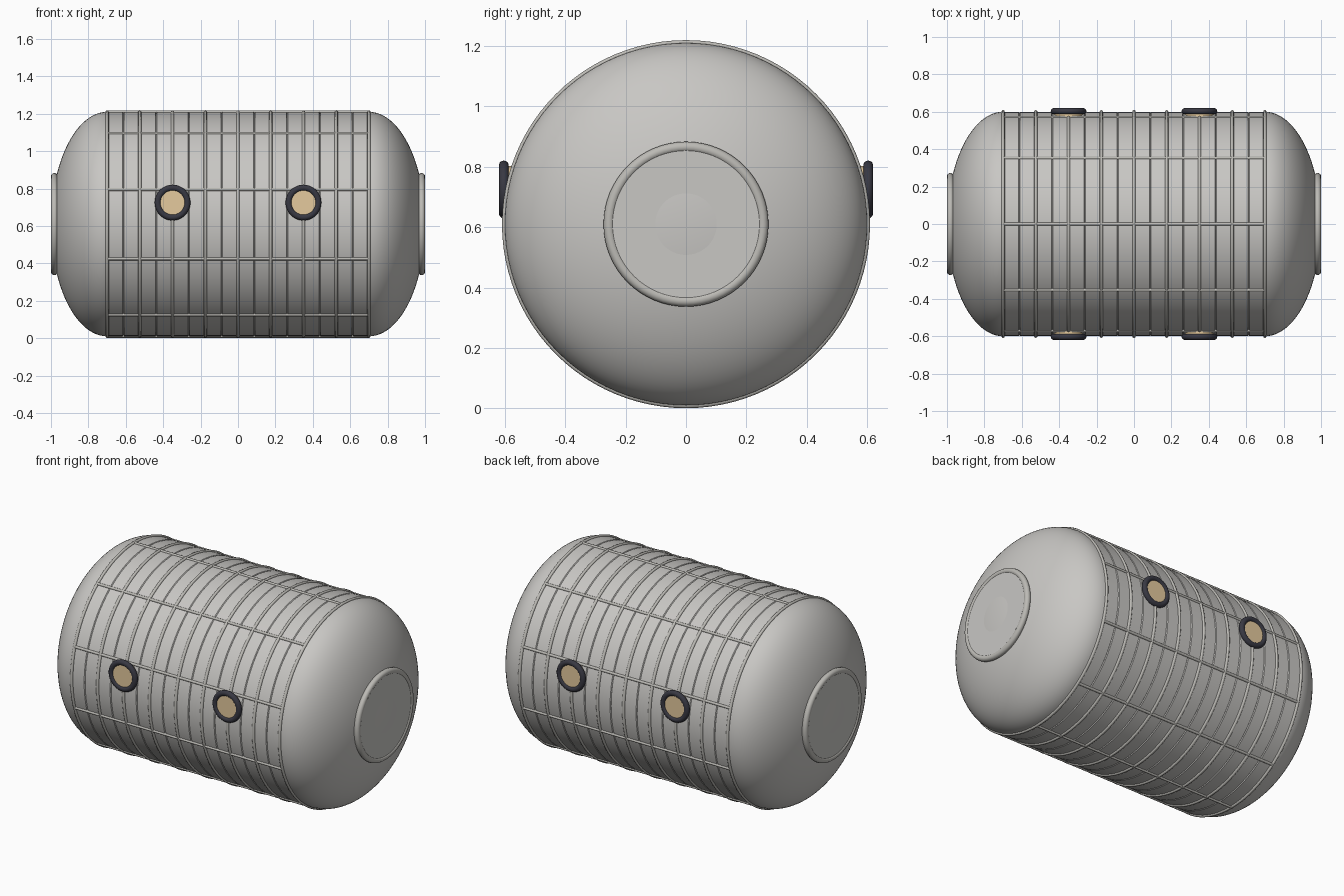
import bpy, bmesh, math
from mathutils import Matrix, Vector

if "Cube" in bpy.data.objects:
    bpy.data.objects.remove(bpy.data.objects["Cube"])

CZ, R, HALF = 0.61, 0.60, 0.70      # axis height, hull radius, half length of the straight part
PITCH = 0.175                       # spacing of the hoops


def material(name, rgb):
    m = bpy.data.materials.new(name)
    m.diffuse_color = (*rgb, 1)
    m.use_nodes = True
    m.node_tree.nodes["Principled BSDF"].inputs["Base Color"].default_value = m.diffuse_color
    return m


SHELL = material("pale_grey_shell", (0.58, 0.57, 0.55))
TRIM = material("grey_trim", (0.50, 0.49, 0.46))
FRAME = material("dark_frame", (0.04, 0.04, 0.055))
GLASS = material("warm_glass", (0.78, 0.59, 0.34))


def lathe(name, profile, mat, centre, axis, steps=96, closed=False, angle=40):
    """Spin (along axis, radius) points around the given axis."""
    bm = bmesh.new()
    rings = []
    for a, r in profile:
        if r < 1e-6:
            rings.append([bm.verts.new((0, 0, a))])
        else:
            rings.append([bm.verts.new((r * math.cos(2 * math.pi * i / steps),
                                        r * math.sin(2 * math.pi * i / steps), a))
                          for i in range(steps)])
    pairs = list(zip(rings, rings[1:]))
    if closed:
        pairs.append((rings[-1], rings[0]))
    for p, q in pairs:
        for i in range(steps):
            j = (i + 1) % steps
            if len(p) == 1:
                bm.faces.new((p[0], q[j], q[i]))
            elif len(q) == 1:
                bm.faces.new((p[i], p[j], q[0]))
            else:
                bm.faces.new((p[i], p[j], q[j], q[i]))
    rot = Vector((0, 0, 1)).rotation_difference(Vector(axis)).to_matrix().to_4x4()
    bmesh.ops.transform(bm, matrix=Matrix.Translation(centre) @ rot, verts=bm.verts)
    bmesh.ops.recalc_face_normals(bm, faces=bm.faces)
    me = bpy.data.meshes.new(name)
    bm.to_mesh(me)
    bm.free()
    me.materials.append(mat)
    ob = bpy.data.objects.new(name, me)
    bpy.context.collection.objects.link(ob)
    bpy.ops.object.select_all(action='DESELECT')
    ob.select_set(True)
    bpy.context.view_layer.objects.active = ob
    bpy.ops.object.shade_smooth_by_angle(angle=math.radians(angle))
    return ob


def torus(name, major, minor, mat, centre, axis, steps=96, sides=10):
    prof = [(minor * math.sin(2 * math.pi * k / sides),
             major + minor * math.cos(2 * math.pi * k / sides)) for k in range(sides)]
    return lathe(name, prof, mat, centre, axis, steps, closed=True, angle=60)


def disc(name, radius, start, end, mat, centre, axis, steps=48):
    return lathe(name, [(start, 0), (start, radius), (end, radius), (end, 0)],
                 mat, centre, axis, steps)


# hull wall with fine seams halfway between the hoops
wall = [(-HALF, R)]
for i in range(8):
    x = -HALF + PITCH * (i + 0.5)
    wall += [(x - 0.004, R), (x, R - 0.005), (x + 0.004, R)]
wall.append((HALF, R))
lathe("hull_wall", wall, SHELL, (0, 0, CZ), (1, 0, 0), angle=25)

# hoops around the hull
for i in range(9):
    torus(f"hoop_{i}", R, 0.009, TRIM, (-HALF + PITCH * i, 0, CZ), (1, 0, 0), sides=8)

# ten lengthwise rods
for i in range(10):
    a = 2 * math.pi * i / 10
    disc(f"rod_{i}", 0.008, -HALF, HALF, TRIM,
         (0, R * math.sin(a), CZ + R * math.cos(a)), (1, 0, 0), steps=10)

# domed ends with a round hatch
for side, s in (("left", -1), ("right", 1)):
    dome = [(0.3 * math.sin(k * math.pi / 48), R * math.cos(k * math.pi / 48))
            for k in range(24)] + [(0.3, 0)]
    lathe(f"{side}_dome", dome, SHELL, (s * HALF, 0, CZ), (s, 0, 0))
    disc(f"{side}_hatch", 0.25, 0.96, 0.9955, SHELL, (0, 0, CZ), (s, 0, 0), steps=64)
    torus(f"{side}_hatch_ring", 0.255, 0.018, TRIM, (s * 0.982, 0, CZ), (s, 0, 0),
          steps=64, sides=14)

# portholes, two on the front and two on the back
for face, sy in (("front", -1), ("back", 1)):
    for side, sx in (("left", -1), ("right", 1)):
        c = (sx * 0.35, 0, 0.725)
        torus(f"{face}_{side}_porthole_frame", 0.079, 0.0165, FRAME,
              (c[0], sy * 0.603, c[2]), (0, sy, 0), steps=48, sides=14)
        disc(f"{face}_{side}_porthole_glass", 0.078, 0.575, 0.611, GLASS, c, (0, sy, 0))
